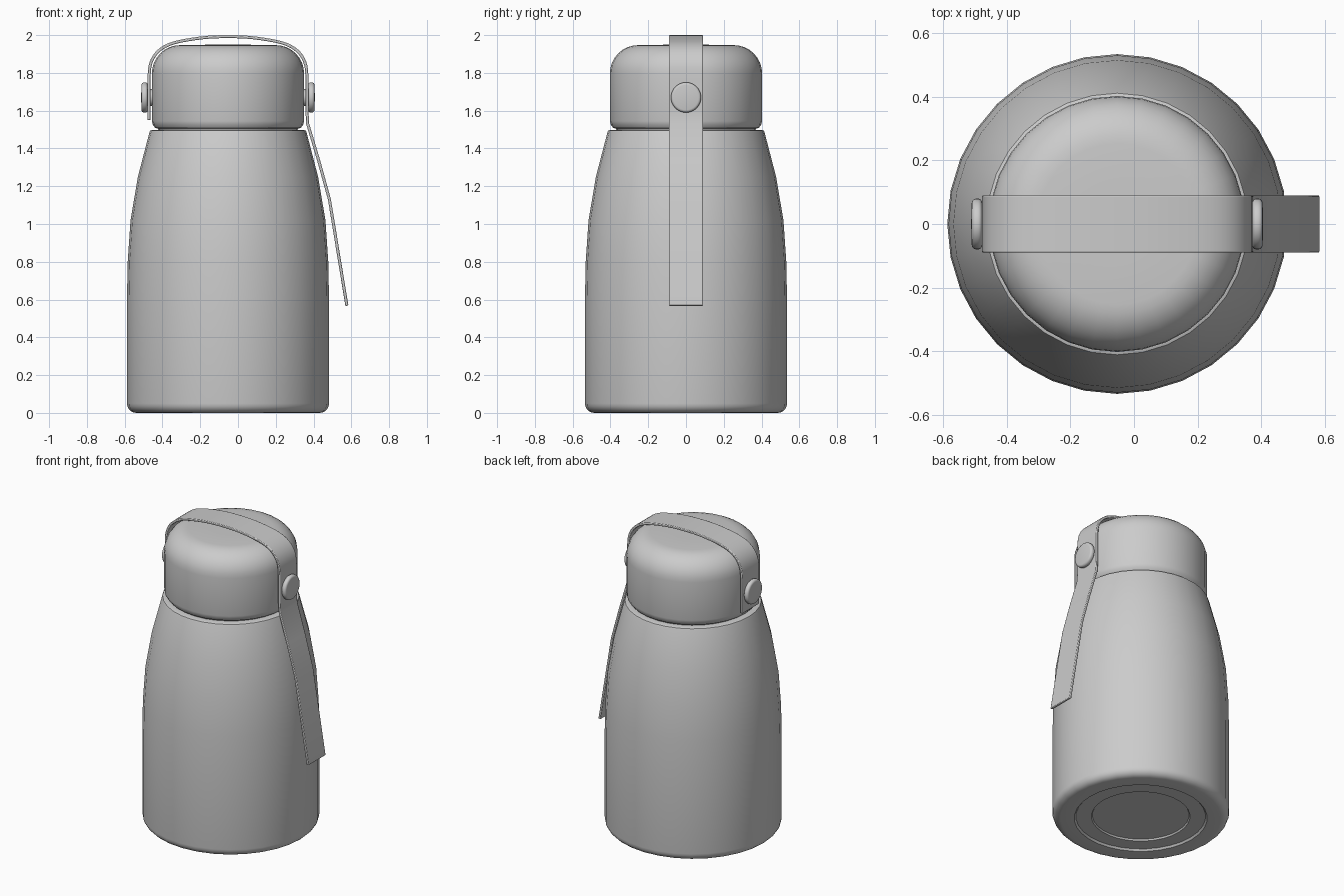
import bpy, bmesh
from math import pi, sin, cos, radians
from mathutils import Matrix, Vector

if "Cube" in bpy.data.objects:
    bpy.data.objects.remove(bpy.data.objects["Cube"])

CX = -0.053  # bottle axis


def finish(name, bm, angle=35):
    bmesh.ops.remove_doubles(bm, verts=bm.verts, dist=1e-5)
    bmesh.ops.recalc_face_normals(bm, faces=bm.faces)
    me = bpy.data.meshes.new(name)
    bm.to_mesh(me)
    bm.free()
    ob = bpy.data.objects.new(name, me)
    bpy.context.collection.objects.link(ob)
    bpy.ops.object.select_all(action='DESELECT')
    ob.select_set(True)
    bpy.context.view_layer.objects.active = ob
    bpy.ops.object.shade_smooth_by_angle(angle=radians(angle))
    return ob


def lathe(name, profile, steps, matrix):
    """Spin an (r, z) profile around z, then place it."""
    bm = bmesh.new()
    vs = [bm.verts.new((r, 0, z)) for r, z in profile]
    es = [bm.edges.new(p) for p in zip(vs, vs[1:])]
    bmesh.ops.spin(bm, geom=vs + es, cent=(0, 0, 0), axis=(0, 0, 1),
                   angle=2 * pi, steps=steps, use_merge=True)
    bm.transform(matrix)
    return finish(name, bm)


def arc(cx, cz, r, a0, a1, n):
    return [(cx + r * cos(radians(a0 + (a1 - a0) * i / n)),
             cz + r * sin(radians(a0 + (a1 - a0) * i / n))) for i in range(n + 1)]


def catmull(pts, n):
    """Smooth curve through the points."""
    P = [Vector(p) for p in pts]
    P = [2 * P[0] - P[1]] + P + [2 * P[-1] - P[-2]]
    out = []
    for a, b, c, d in zip(P, P[1:], P[2:], P[3:]):
        for i in range(n):
            t = i / n
            out.append(0.5 * (2 * b + (c - a) * t + (2 * a - 5 * b + 4 * c - d) * t * t
                              + (3 * b - a - 3 * c + d) * t ** 3))
    return out + [P[-2]]


axis = Matrix.Translation((CX, 0, 0))

# Body with stepped recess underneath
lathe("bottle_body",
      [(0, 0.022), (0.292, 0.022), (0.298, 0.012), (0.392, 0.012), (0.402, 0.0)]
      + arc(0.485, 0.05, 0.05, -90, 0, 5)
      + [(0.535, 0.6), (0.531, 0.8), (0.516, 1.02), (0.477, 1.25), (0.416, 1.485),
         (0.412, 1.494), (0.402, 1.498), (0.37, 1.498), (0.365, 1.49), (0, 1.49)],
      32, axis)

# Lid
lathe("lid",
      [(0, 1.492), (0.365, 1.492), (0.372, 1.506), (0.385, 1.508), (0.398, 1.525), (0.403, 1.545)]
      + arc(0.253, 1.797, 0.15, 0, 90, 8) + [(0.12, 1.949), (0, 1.949)],
      32, axis)

# Strap: arch over the lid, then a loose tail on the right
half = [(0.418, 1.78), (0.412, 1.84), (0.39, 1.89), (0.35, 1.93),
        (0.29, 1.958), (0.2, 1.977), (0.1, 1.989)]
arch = [(CX - d, z) for d, z in half] + [(CX, 1.992)] + [(CX + d, z) for d, z in half[::-1]]
path = [Vector((CX - 0.418, 1.55))] + catmull(arch, 3) + \
       [Vector(p) for p in ((0.365, 1.6), (0.369, 1.53), (0.426, 1.34), (0.484, 1.13), (0.5765, 0.567))]
T, W = 0.008, 0.09
bm = bmesh.new()
rings = []
for i, p in enumerate(path):
    t = (path[min(i + 1, len(path) - 1)] - path[max(i - 1, 0)]).normalized()
    n = Vector((-t.y, t.x)) * T
    rings.append([bm.verts.new((p.x + s * n.x, y, p.y + s * n.y))
                  for s, y in ((1, -W), (1, W), (-1, W), (-1, -W))])
for a, b in zip(rings, rings[1:]):
    for k in range(4):
        bm.faces.new((a[k], a[(k + 1) % 4], b[(k + 1) % 4], b[k]))
bm.faces.new(rings[0])
bm.faces.new(rings[-1])
strap = finish("carry_strap", bm)
bev = strap.modifiers.new("edge_rounding", 'BEVEL')
bev.width, bev.segments, bev.limit_method, bev.angle_limit = 0.004, 2, 'ANGLE', radians(50)

# Strap buttons, one each side, with a stem through the strap
button = [(0, 0.395), (0.045, 0.395), (0.045, 0.426), (0.07, 0.426)] + \
    arc(0.068, 0.438, 0.012, -60, 0, 3) + arc(0.066, 0.444, 0.014, 0, 90, 4) + [(0, 0.460)]
for side, s in (("left", -1), ("right", 1)):
    m = Matrix.Translation((CX, 0, 1.67)) @ Matrix.Rotation(s * pi / 2, 4, 'Y')
    lathe("strap_button_" + side, button, 32, m)
